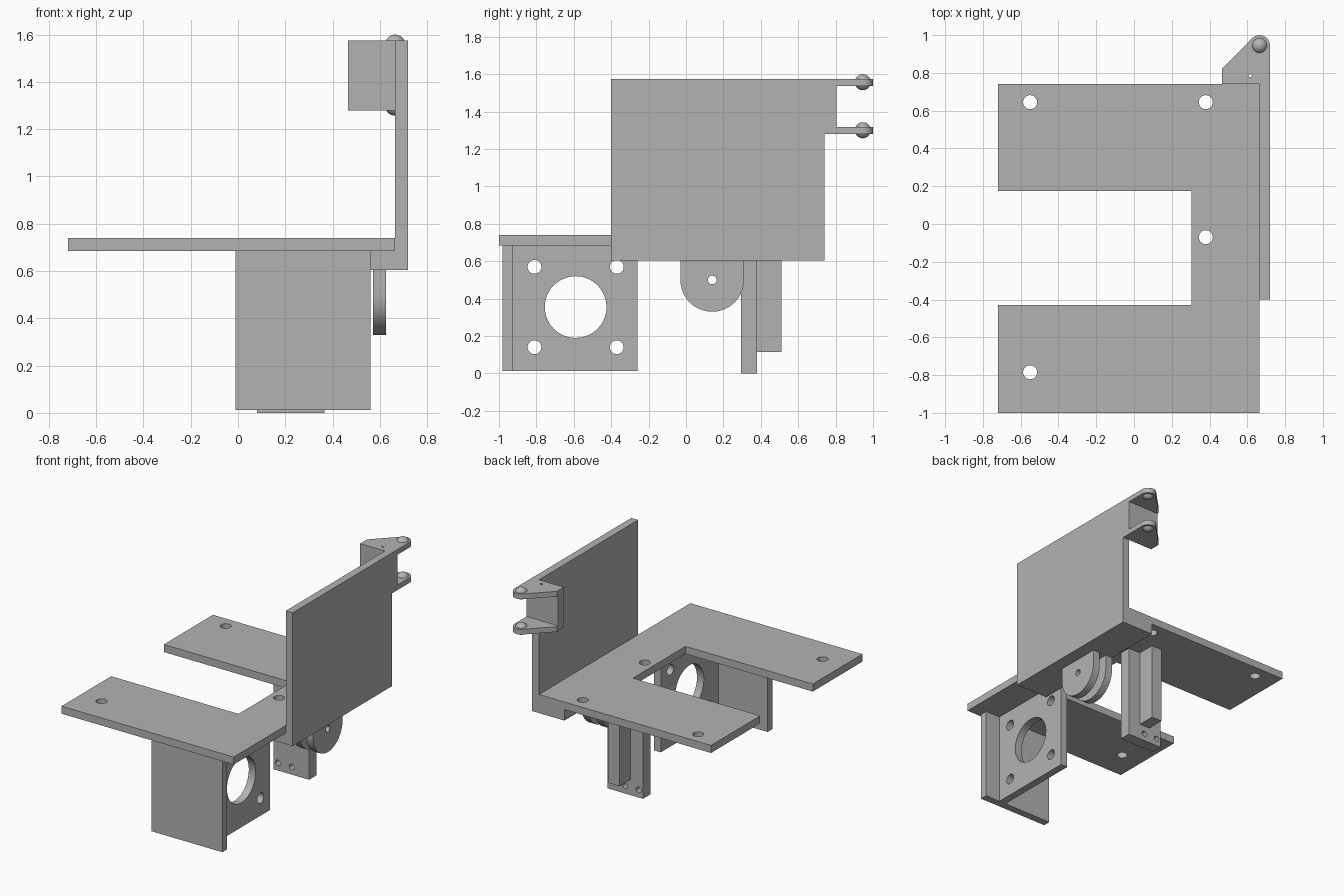
import bpy, bmesh, math

cube = bpy.data.objects.get("Cube")
if cube:
    bpy.data.objects.remove(cube, do_unlink=True)

grey = bpy.data.materials.new("plain grey")
grey.use_nodes = True
colour = (0.45, 0.45, 0.45, 1)
grey.diffuse_color = colour
grey.node_tree.nodes["Principled BSDF"].inputs["Base Color"].default_value = colour

PLACE = {"x": lambda u, v, w: (w, u, v),
         "y": lambda u, v, w: (u, w, v),
         "z": lambda u, v, w: (u, v, w)}


def arc(cx, cy, r, start, end, n=32):
    """Points along an arc, angles in degrees."""
    angles = [math.radians(start + (end - start) * i / n) for i in range(n + 1)]
    return [(cx + r * math.cos(a), cy + r * math.sin(a)) for a in angles]


def rect(u0, u1, v0, v1):
    return [(u0, v0), (u1, v0), (u1, v1), (u0, v1)]


def finish(obj):
    obj.data.materials.clear()
    obj.data.materials.append(grey)
    bpy.ops.object.select_all(action="DESELECT")
    obj.select_set(True)
    bpy.context.view_layer.objects.active = obj
    bpy.ops.object.shade_smooth_by_angle(angle=math.radians(30))


def plate(name, outline, axis, lo, hi, holes=()):
    """Flat outline with round holes (u, v, radius), extruded along an axis."""
    curve = bpy.data.curves.new(name + "_profile", "CURVE")
    curve.dimensions = "2D"
    curve.fill_mode = "BOTH"
    curve.extrude = (hi - lo) / 2
    loops = [outline] + [arc(u, v, r, 0, 360, 40)[:-1] for u, v, r in holes]
    for loop in loops:
        spline = curve.splines.new("POLY")
        spline.points.add(len(loop) - 1)
        for point, (u, v) in zip(spline.points, loop):
            point.co = (u, v, 0, 1)
        spline.use_cyclic_u = True
    helper = bpy.data.objects.new(name + "_profile", curve)
    bpy.context.collection.objects.link(helper)
    graph = bpy.context.evaluated_depsgraph_get()
    mesh = bpy.data.meshes.new_from_object(helper.evaluated_get(graph))
    bpy.data.objects.remove(helper, do_unlink=True)

    bm = bmesh.new()
    bm.from_mesh(mesh)
    for vert in bm.verts:
        u, v, w = vert.co
        vert.co = PLACE[axis](u, v, w + (lo + hi) / 2)
    bmesh.ops.remove_doubles(bm, verts=bm.verts, dist=1e-5)
    bmesh.ops.recalc_face_normals(bm, faces=bm.faces)
    bm.to_mesh(mesh)
    bm.free()
    obj = bpy.data.objects.new(name, mesh)
    bpy.context.collection.objects.link(obj)
    finish(obj)
    return obj


# Notched base plate with mounting holes
notched = [(-0.72, -1), (0.665, -1), (0.665, 0.74), (-0.72, 0.74),
           (-0.72, 0.175), (0.305, 0.175), (0.305, -0.43), (-0.72, -0.43)]
plate("base_plate", notched, "z", 0.685, 0.74,
      [(-0.55, 0.645, 0.037), (0.38, 0.645, 0.037),
       (0.38, -0.07, 0.037), (-0.55, -0.785, 0.037)])

# Upright side wall and the rail under the base plate, one L section
wall_section = [(0.46, 0.605), (0.72, 0.605), (0.72, 1.575),
                (0.665, 1.575), (0.665, 0.685), (0.46, 0.685)]
plate("side_wall", wall_section, "y", -0.4, 0.74)

# Motor mount: drilled face and front guard
corners = [(y, z, 0.037) for y in (-0.81, -0.37) for z in (0.14, 0.57)]
plate("motor_face", rect(-0.925, -0.26, 0.012, 0.685), "x", 0.385, 0.44,
      corners + [(-0.59, 0.355, 0.165)])
plate("motor_guard", rect(-0.01, 0.56, 0.012, 0.685), "y", -0.98, -0.925)

# Pair of rounded pivot lugs
lug = [(-0.03, 0.605)] + arc(0.14, 0.5, 0.17, 180, 360) + [(0.31, 0.605)]
for side, x in (("inner", 0.46), ("outer", 0.57)):
    plate(side + "_pivot_lug", lug, "x", x, x + 0.055, [(0.14, 0.5, 0.023)])

# Hanging post with stiffening rib
plate("post", rect(0.08, 0.365, 0, 0.685), "y", 0.295, 0.38,
      [(0.115, 0.055, 0.02), (0.225, 0.055, 0.02)])
plate("post_rib", rect(0.18, 0.265, 0.115, 0.685), "y", 0.38, 0.51)

# Hinge bracket: two tapered ears, web between them, ball on each ear
ear = [(0.465, 0.74), (0.72, 0.74)] + arc(0.665, 0.945, 0.055, 0, 135, 20) + [(0.465, 0.82)]
pin_hole = [(0.615, 0.785, 0.008)]
plate("hinge_web", rect(0.465, 0.72, 0.74, 0.805), "z", 1.318, 1.537, pin_hole)
for level, z in (("lower", 1.28), ("upper", 1.537)):
    plate(level + "_hinge_ear", ear, "z", z, z + 0.038, pin_hole)
    bpy.ops.mesh.primitive_uv_sphere_add(segments=32, ring_count=16, radius=0.043,
                                         location=(0.665, 0.945, z + 0.02))
    ball = bpy.context.object
    ball.name = level + "_hinge_ball"
    finish(ball)
